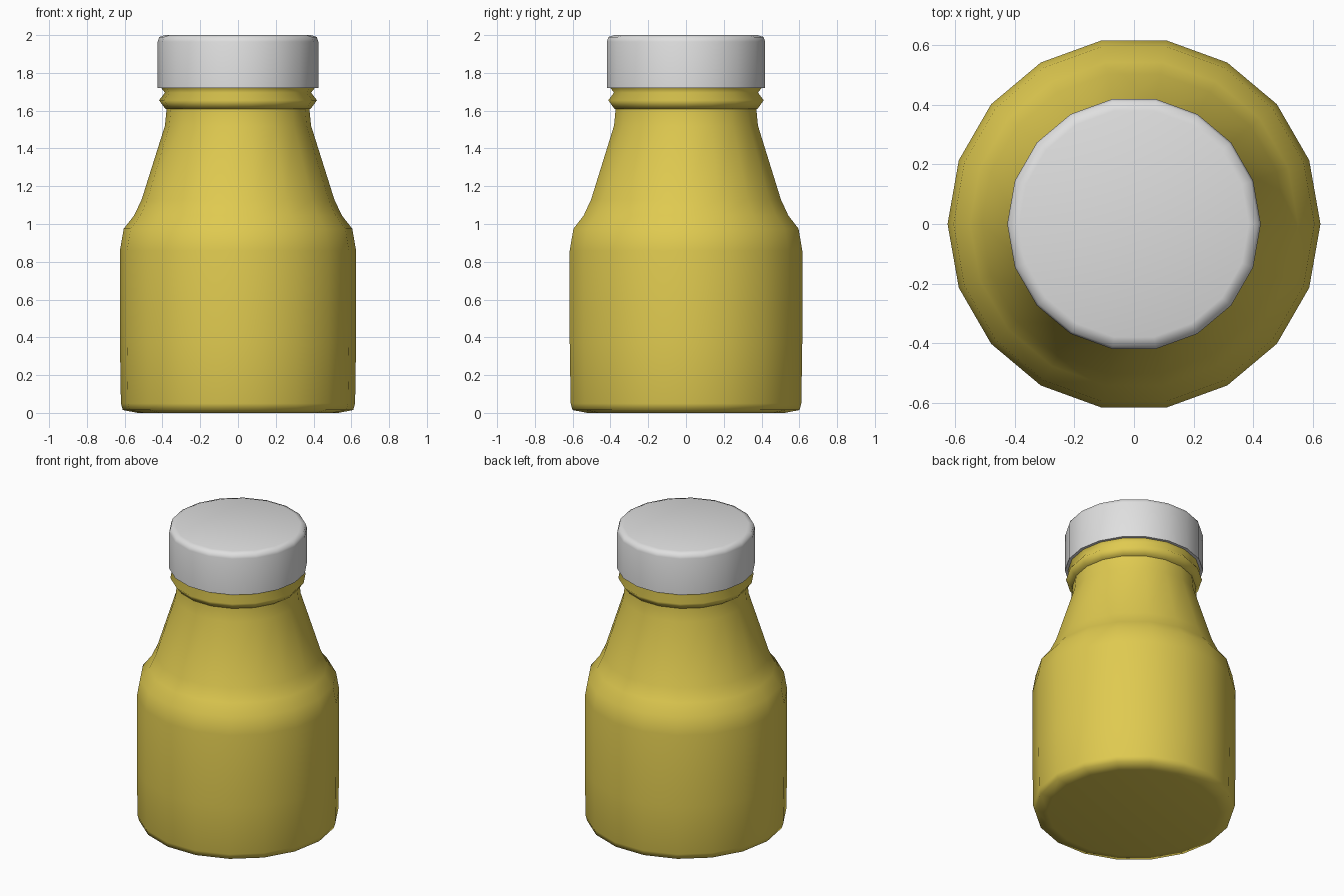
import bpy, bmesh, math

if "Cube" in bpy.data.objects:
    bpy.data.objects.remove(bpy.data.objects["Cube"])

SIDES = 18


def material(name, rgb):
    m = bpy.data.materials.new(name)
    m.diffuse_color = (*rgb, 1)
    m.use_nodes = True
    m.node_tree.nodes["Principled BSDF"].inputs["Base Color"].default_value = m.diffuse_color
    return m


def lathe(name, profile, mat, sharp_angle):
    """Spin an (radius, height) profile round z and cap both ends."""
    bm = bmesh.new()
    rings = []
    for r, z in profile:
        rings.append([bm.verts.new((r * math.cos(2 * math.pi * i / SIDES),
                                    r * math.sin(2 * math.pi * i / SIDES), z))
                      for i in range(SIDES)])
    for a, b in zip(rings, rings[1:]):
        for i in range(SIDES):
            j = (i + 1) % SIDES
            bm.faces.new((a[i], a[j], b[j], b[i]))
    bm.faces.new(rings[0][::-1])
    bm.faces.new(rings[-1])
    mesh = bpy.data.meshes.new(name)
    bm.to_mesh(mesh)
    bm.free()
    mesh.materials.append(mat)
    ob = bpy.data.objects.new(name, mesh)
    bpy.context.collection.objects.link(ob)
    bpy.ops.object.select_all(action='DESELECT')
    ob.select_set(True)
    bpy.context.view_layer.objects.active = ob
    bpy.ops.object.shade_smooth_by_angle(angle=math.radians(sharp_angle))
    return ob


yellow = material("mustard yellow", (0.74, 0.59, 0.08))
white = material("cap white", (0.74, 0.74, 0.74))

# Bottle body: base, straight wall, shoulder and neck
lathe("bottle_body", [(0.53, 0), (0.61, 0.015), (0.62, 0.05), (0.625, 0.37), (0.625, 0.86),
                      (0.605, 0.975), (0.55, 1.045), (0.51, 1.13), (0.387, 1.52),
                      (0.378, 1.61), (0.378, 1.74)], yellow, 80)

# Collar ring under the cap
lathe("neck_ring", [(0.385, 1.61), (0.418, 1.655), (0.387, 1.695), (0.41, 1.725)], yellow, 80)

# Screw cap
lathe("cap", [(0.425, 1.72), (0.425, 1.965), (0.417, 1.99), (0.385, 2.0)], white, 80)
